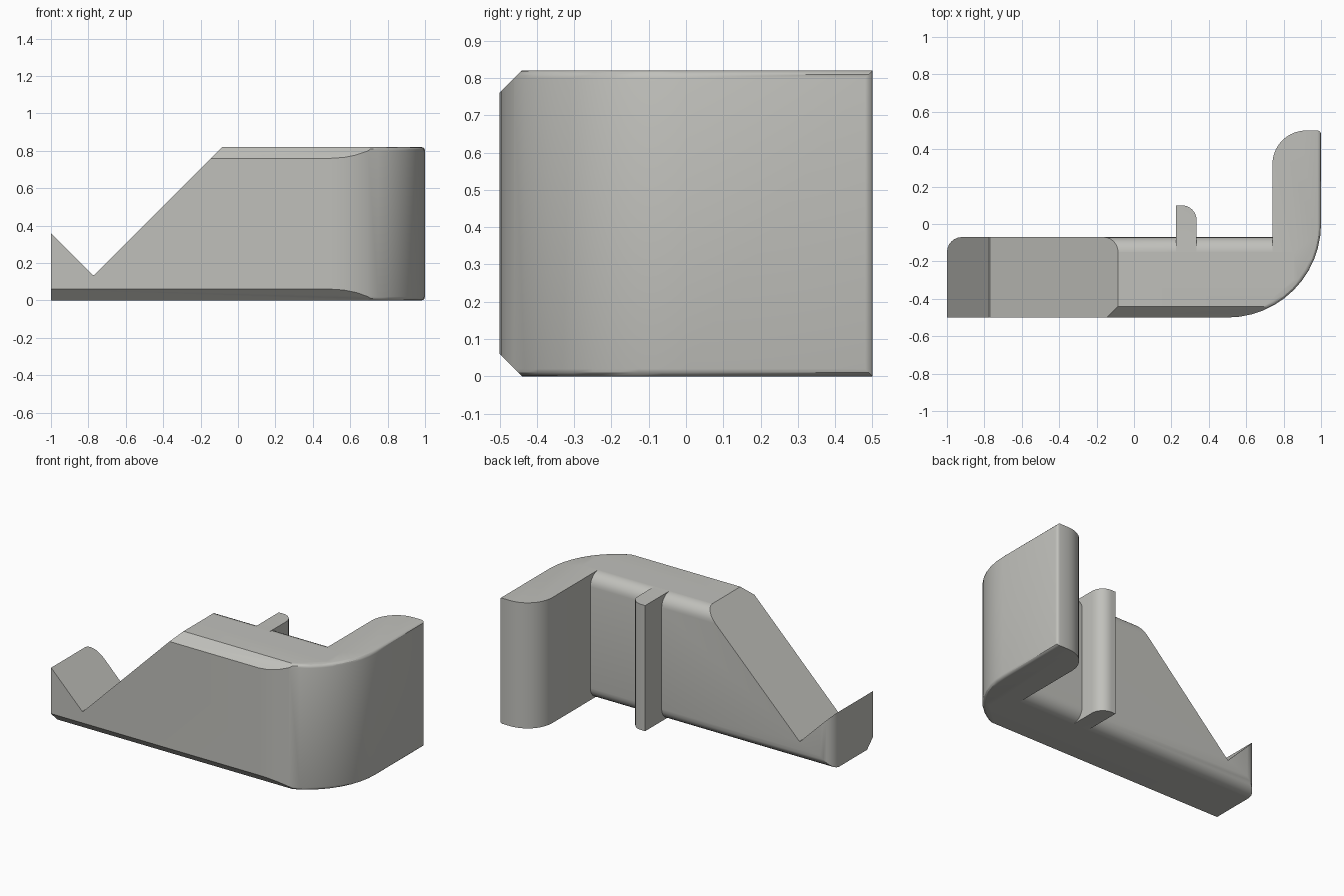
import bpy, bmesh, math
from mathutils import Vector

if "Cube" in bpy.data.objects:
    bpy.data.objects.remove(bpy.data.objects["Cube"])

H = 0.82          # overall height
CH = 0.06         # front chamfer
BACK = -0.07      # back face of the bar
R = 0.08          # fillet radius on the bar's back edges

grey = bpy.data.materials.new("warm_grey")
grey.diffuse_color = (0.53, 0.53, 0.50, 1)
grey.use_nodes = True
grey.node_tree.nodes["Principled BSDF"].inputs["Base Color"].default_value = grey.diffuse_color


def arc(cx, cy, r, a0, a1, n):
    return [(cx + r * math.cos(math.radians(a0 + (a1 - a0) * i / n)),
             cy + r * math.sin(math.radians(a0 + (a1 - a0) * i / n))) for i in range(n + 1)]


def prism(name, pts, vec, to3d, bevel=None, radius=0.0, segs=4):
    """Extrude a flat outline along vec; bevel edges whose two ends pass the rule."""
    bm = bmesh.new()
    face = bm.faces.new([bm.verts.new(to3d(*p)) for p in pts])
    ext = bmesh.ops.extrude_face_region(bm, geom=[face])["geom"]
    bmesh.ops.translate(bm, vec=vec, verts=[g for g in ext if isinstance(g, bmesh.types.BMVert)])
    bmesh.ops.recalc_face_normals(bm, faces=bm.faces)
    if bevel:
        edges = [e for e in bm.edges if bevel(e.verts[0].co, e.verts[1].co)]
        bmesh.ops.bevel(bm, geom=edges, offset=radius, segments=segs, profile=0.5,
                        affect='EDGES', clamp_overlap=True)
    me = bpy.data.meshes.new(name)
    bm.to_mesh(me)
    bm.free()
    ob = bpy.data.objects.new(name, me)
    bpy.context.collection.objects.link(ob)
    me.materials.append(grey)
    return ob


def combine(target, tool, operation):
    mod = target.modifiers.new(operation, 'BOOLEAN')
    mod.operation, mod.object, mod.solver = operation, tool, 'EXACT'
    bpy.context.view_layer.objects.active = target
    bpy.ops.object.modifier_apply(modifier=mod.name)
    bpy.data.objects.remove(tool)


def plan(x, y):
    return Vector((x, y, 0))


def side(x, z):
    return Vector((x, -1, z))


def section(y, z):
    return Vector((-1.5, y, z))


UP = Vector((0, 0, H))

# hooked body: straight front, big outer bend, arm with a rounded tip
outline = ([(-1, -0.5)] + arc(0.5, 0, 0.5, -90, 0, 12) + [(1, 0.5)]
           + arc(0.92, 0.32, 0.18, 90, 180, 10) + [(0.74, BACK - R), (-1, BACK - R)])


def outer(a, b):
    def on(p):
        return p.y < -0.49 or (p.x > 0.5 and abs((p.x - 0.5) ** 2 + min(p.y, 0) ** 2 - 0.25) < 0.001)
    if abs(a.z - b.z) > 0.1:
        return min(a.x, a.y * 2) > 0.99
    return on(a) and on(b) and max(a.x, b.x) > -0.99 and (a - b).length > 0.01


body = prism("hooked_bracket", outline, UP, plan, outer, 0.02, 3)

# back strip of the bar, with rounded back edges and end corner
strip = prism("bar_back", [(-1, -0.3), (0.85, -0.3), (0.85, BACK), (-1, BACK)], UP, plan,
              lambda a, b: a.y > BACK - 0.01 and b.y > BACK - 0.01 and min(a.x, b.x) < 0, R, 6)
combine(body, strip, 'UNION')

# thin rib with one rounded corner
rib = prism("rib", [(0.225, -0.25), (0.335, -0.25)] + arc(0.255, 0.02, 0.08, 0, 90, 8)
            + [(0.225, 0.10)], UP, plan)
combine(body, rib, 'UNION')

# sloped notch
notch = prism("notch_cutter", [(-1.3, 0.66), (-0.78, 0.14), (-0.775, 0.135), (-0.77, 0.135),
                               (0.195, 1.1), (-1.3, 1.1)], Vector((0, 2, 0)), side)
combine(body, notch, 'DIFFERENCE')

# front chamfers, top and bottom
for s, z in ((1, H), (-1, 0)):
    cut = prism("chamfer_cutter", [(-0.7, z - s * (CH + 0.2)), (-0.5 + CH + 0.2, z + s * 0.2),
                                   (-0.7, z + s * 0.2)], Vector((3, 0, 0)), section)
    combine(body, cut, 'DIFFERENCE')

bpy.ops.object.select_all(action='DESELECT')
body.select_set(True)
bpy.context.view_layer.objects.active = body
bpy.ops.object.shade_smooth_by_angle(angle=math.radians(30))
